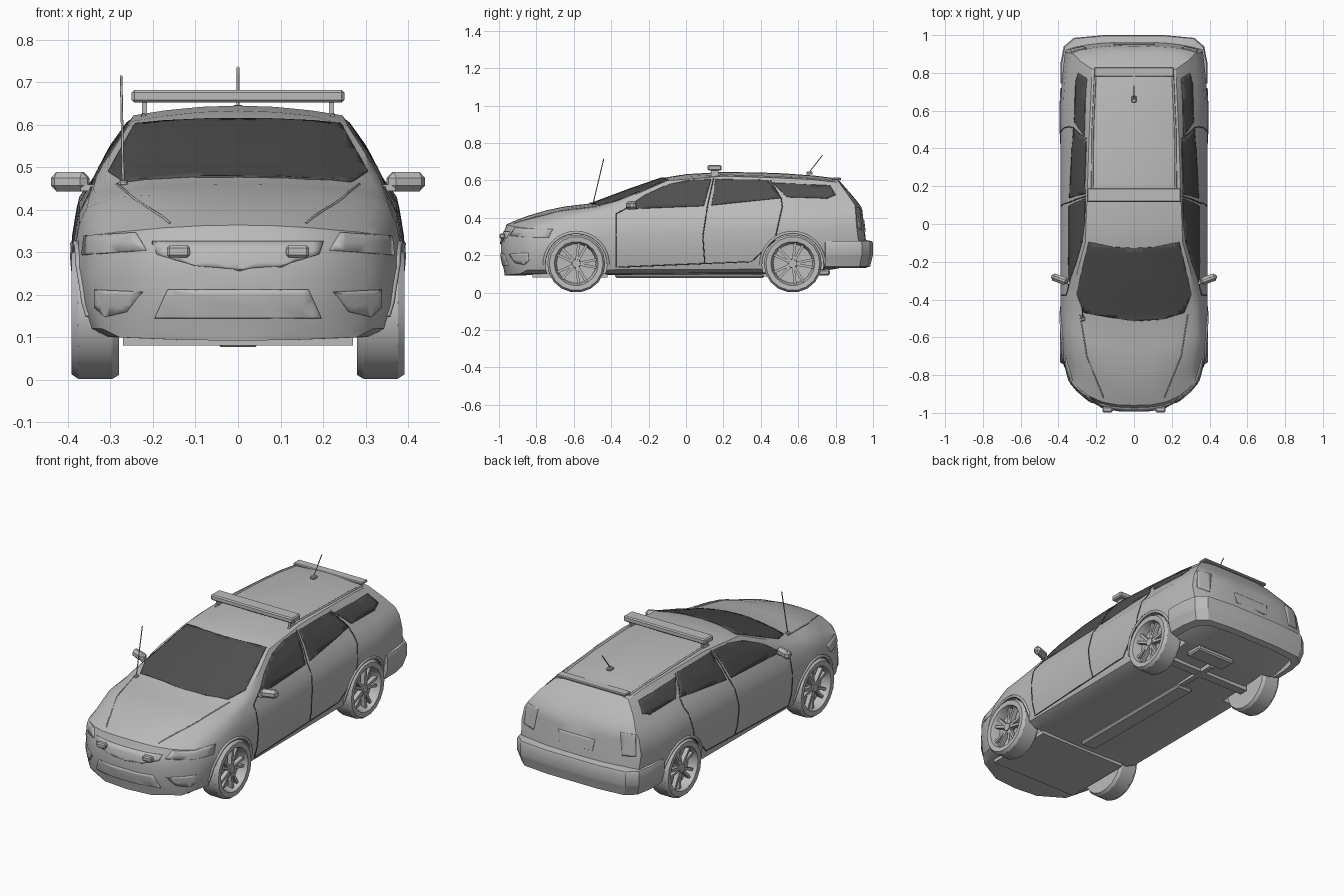
import bpy, bmesh, math
from mathutils import Vector, Matrix
from mathutils.bvhtree import BVHTree

cube = bpy.data.objects.get("Cube")
if cube:
    bpy.data.objects.remove(cube, do_unlink=True)


def material(name, value):
    mat = bpy.data.materials.new(name)
    mat.use_nodes = True
    color = (value, value, value, 1)
    mat.diffuse_color = color
    for node in mat.node_tree.nodes:
        if node.type == 'BSDF_PRINCIPLED':
            node.inputs["Base Color"].default_value = color
            node.inputs["Roughness"].default_value = 0.6
    return mat


GREY = material("body grey", 0.5)
DARK = material("dark glass", 0.08)


def smooth(bm, degrees=30):
    for face in bm.faces:
        face.smooth = True
    for edge in bm.edges:
        edge.smooth = edge.calc_face_angle(0) < math.radians(degrees)


def finish(name, bm, mat=GREY, mirror=False, recalc=True):
    if recalc:
        bmesh.ops.recalc_face_normals(bm, faces=bm.faces[:])
    smooth(bm)
    mesh = bpy.data.meshes.new(name)
    bm.to_mesh(mesh)
    bm.free()
    mesh.materials.append(mat)
    obj = bpy.data.objects.new(name, mesh)
    bpy.context.scene.collection.objects.link(obj)
    if mirror:
        obj.modifiers.new("mirror", 'MIRROR')
    return obj


def loft(bm, rings):
    rows = [[bm.verts.new(p) for p in ring] for ring in rings]
    n = len(rows[0])
    for a, b in zip(rows, rows[1:]):
        for i in range(n):
            j = (i + 1) % n
            bm.faces.new((a[i], a[j], b[j], b[i]))
    bm.faces.new(rows[0][::-1])
    bm.faces.new(rows[-1])


def box(name, center, size, mat=GREY, mirror=False, bevel=0.0, tilt=0.0):
    bm = bmesh.new()
    matrix = Matrix.Translation(center) @ Matrix.Rotation(tilt, 4, 'Z') @ Matrix.Diagonal((*size, 1))
    bmesh.ops.create_cube(bm, size=1, matrix=matrix)
    if bevel:
        bmesh.ops.bevel(bm, geom=bm.edges[:], offset=bevel, segments=1, profile=0.5, affect='EDGES')
    return finish(name, bm, mat, mirror)


def tube(name, points, radius, mat=GREY):
    data = bpy.data.curves.new(name, 'CURVE')
    data.dimensions = '3D'
    data.bevel_depth = radius
    data.bevel_resolution = 1
    data.use_fill_caps = True
    spline = data.splines.new('POLY')
    spline.points.add(len(points) - 1)
    for target, p in zip(spline.points, points):
        target.co = (*p, 1)
    data.materials.append(mat)
    obj = bpy.data.objects.new(name, data)
    bpy.context.scene.collection.objects.link(obj)


def at(curve, t):
    for (a, p), (b, q) in zip(curve, curve[1:]):
        if t <= b:
            return p + (q - p) * max(0, (t - a) / (b - a))
    return curve[-1][1]


# Body shell: guide curves along the length, then rake curves by height
FRONT, BACK = -0.99, 1.0
WIDTH = [(-1, .345), (-.9, .378), (-.75, .388), (.7, .388), (.85, .38), (1, .365)]
BOTTOM = [(-1, .1), (.4, .105), (.75, .12), (1, .16)]
BELT_Z = [(-1, .34), (-.75, .405), (-.5, .435), (-.2, .455), (.5, .475), (1, .47)]
BELT_X = [(-1, .32), (-.75, .355), (-.3, .345), (.5, .338), (1, .325)]
EDGE_Z = [(-1, .348), (-.75, .43), (-.5, .462), (-.3, .532), (-.13, .598), (.2, .622), (.8, .604), (1, .588)]
EDGE_X = [(-1, .24), (-.5, .315), (-.3, .3), (-.13, .258), (.2, .246), (1, .222)]
TOP = [(-1, .36), (-.92, .392), (-.8, .43), (-.65, .46), (-.5, .478), (-.3, .553),
       (-.13, .612), (0, .633), (.2, .645), (.5, .64), (.8, .626), (1, .61)]
FRONT_BOW = [(-1, .18), (-.5, .09), (-.13, .08), (.2, 0)]
FRONT_RAKE = [(.1, .02), (.2, 0), (.28, 0), (.36, .03)]
BACK_RAKE = [(.1, .07), (.2, .03), (.3, .04), (.46, .06), (.61, .19)]


def section(y, scale=1.0):
    w, low, top = at(WIDTH, y), at(BOTTOM, y), at(TOP, y)
    belt, bx, ez, ex = at(BELT_Z, y), at(BELT_X, y), at(EDGE_Z, y), at(EDGE_X, y)
    h = belt - low
    half = [(0, low - .008), (w * .4, low - .006), (w * .8, low), (w - .03, low + .02),
            (w - .008, low + h * .3), (w, low + h * .62), (w - .015, low + h * .87), (bx, belt),
            ((bx + ex) / 2 + .008, (belt + ez) / 2), (ex, ez)]
    half += [(ex * f, top - (top - ez) * f * f) for f in (.7, .35, 0)]
    mid = (low + top) / 2
    front_t = at([(FRONT, 1), (-.7, 0)], y)
    back_t = at([(.45, 0), (1, 1)], y)
    ring = []
    for x, z in half + [(-x, z) for x, z in half[-2:0:-1]]:
        x, z = x * scale, mid + (z - mid) * scale
        bow = (abs(x) / .36) ** 3
        shift = at(FRONT_BOW, y) * bow + at(FRONT_RAKE, z) * front_t
        ring.append(Vector((x, y + shift - (.04 * bow + at(BACK_RAKE, z)) * back_t, z)))
    return ring


shrink = (.25, .5, .7, .88)
stations = [(FRONT, 1), (-.93, 1), (-.86, 1), (-.75, 1), (-.65, 1), (-.5, 1), (-.4, 1), (-.3, 1),
            (-.13, 1), (0, 1), (.2, 1), (.4, 1), (.55, 1), (.7, 1), (.8, 1), (.9, 1), (BACK, 1)]
stations = [(FRONT, s) for s in shrink] + stations + [(BACK, s) for s in shrink[::-1]]
bm = bmesh.new()
loft(bm, [section(y, s) for y, s in stations])
bmesh.ops.recalc_face_normals(bm, faces=bm.faces[:])
tree = BVHTree.FromBMesh(bm)
body = finish("body_shell", bm)

# Wheel arches cut out of the shell
AXLES = {"front": -.587, "rear": .571}
HUB_Z, TYRE_R = .155, .155
bm = bmesh.new()
for y in AXLES.values():
    for side in (1, -1):
        matrix = Matrix.Translation((side * .38, y, HUB_Z)) @ Matrix.Rotation(math.pi / 2, 4, 'Y')
        bmesh.ops.create_cone(bm, cap_ends=True, segments=32, radius1=.165, radius2=.165,
                              depth=.24, matrix=matrix)
cutter = finish("arch_cutter", bm)
cutter.hide_render = True
cut = body.modifiers.new("arches", 'BOOLEAN')
cut.operation, cut.solver, cut.object = 'DIFFERENCE', 'EXACT', cutter
bpy.context.view_layer.update()
result = bpy.data.meshes.new_from_object(body.evaluated_get(bpy.context.evaluated_depsgraph_get()))
body.modifiers.clear()
body.data = result
bpy.data.objects.remove(cutter, do_unlink=True)
bm = bmesh.new()
bm.from_mesh(result)
smooth(bm)
bm.to_mesh(result)
bm.free()

# Projection of flat outlines onto the shell
VIEWS = {"side": (lambda u, v: Vector((1, u, v)), Vector((-1, 0, 0)), .65),
         "front": (lambda u, v: Vector((u, -2, v)), Vector((0, 1, 0)), 1.1),
         "back": (lambda u, v: Vector((u, 2, v)), Vector((0, -1, 0)), 1.1),
         "top": (lambda u, v: Vector((u, v, 2)), Vector((0, 0, -1)), 1.4)}


def project(view, u, v, lift):
    start, ray, reach = VIEWS[view]
    hit, normal = tree.ray_cast(start(u, v), ray)[:2]
    if hit is None:
        hit, normal = tree.find_nearest(start(u, v) + ray * reach)[:2]
    return hit + normal * (lift if normal.dot(ray) < 0 else -lift)


def panel(name, view, outline, mat=GREY, mirror=True, cell=.025, lift=.004):
    bm = bmesh.new()
    bm.faces.new([bm.verts.new((u, v, 0)) for u, v in outline])
    bmesh.ops.triangulate(bm, faces=bm.faces[:])
    for axis in (0, 1):
        values = [p[axis] for p in outline]
        normal = (1, 0, 0) if axis == 0 else (0, 1, 0)
        for k in range(math.ceil(min(values) / cell), math.floor(max(values) / cell) + 1):
            bmesh.ops.bisect_plane(bm, geom=bm.verts[:] + bm.edges[:] + bm.faces[:],
                                   plane_co=Vector(normal) * k * cell, plane_no=normal)
    for vert in bm.verts:
        vert.co = project(view, vert.co.x, vert.co.y, lift)
    bm.normal_update()
    flip = [f for f in bm.faces if f.normal.dot(VIEWS[view][1]) > 0]
    bmesh.ops.reverse_faces(bm, faces=flip)
    obj = finish(name, bm, mat, False, recalc=False)
    plate = obj.modifiers.new("thickness", 'SOLIDIFY')
    plate.thickness, plate.offset = .008, -1
    if mirror:
        obj.modifiers.new("mirror", 'MIRROR')


def stroke(name, view, path, radius, mat=GREY, step=.03):
    points = []
    for a, b in zip(path, path[1:]):
        a, b = Vector(a), Vector(b)
        n = max(1, round((b - a).length / step))
        points += [a.lerp(b, i / n) for i in range(n)]
    points = [project(view, p[0], p[1], 0) for p in points + [Vector(path[-1])]]
    for label, side in (("left", 1), ("right", -1)):
        tube(f"{label}_{name}", [(p.x * side, p.y, p.z) for p in points], radius, mat)


def both(half):
    return half + [(-x, v) for x, v in half[::-1] if x]


# Glass
panel("windshield", "top", both([(0, -.515), (.15, -.505), (.265, -.47), (.305, -.37), (.24, -.095),
                                 (.12, -.12), (0, -.128)])[:-1], DARK, False)
panel("front_door_window", "side", [(-.33, .445), (-.22, .52), (-.1, .575), (.02, .6), (.135, .605), (.095, .462)], DARK)
panel("rear_door_window", "side", [(.137, .466), (.158, .605), (.437, .6), (.507, .505)], DARK)
panel("quarter_window", "side", [(.54, .51), (.465, .585), (.77, .57), (.8, .52), (.75, .503)], DARK)

# Lamps, grilles and tailgate panels
panel("headlight", "front", [(.215, .305), (.24, .346), (.36, .338), (.365, .293)])
panel("fog_light", "front", [(.225, .207), (.335, .212), (.335, .17), (.31, .148), (.26, .16)])
panel("upper_grille", "front", both([(.2, .325), (.19, .295), (.1, .268), (0, .26)]), GREY, False)
panel("lower_grille", "front", both([(.165, .212), (.195, .145)]), GREY, False)
panel("tail_light", "back", [(.25, .455), (.33, .455), (.34, .345), (.27, .335)])
panel("number_plate", "back", both([(.11, .385), (.1, .325)]), GREY, False)
box("grille_strobe", (.14, -.982, .302), (.055, .03, .028), mirror=True, bevel=.006)

# Door seams, roof rails and arch lips
stroke("front_door_seam", "side", [(-.33, .445), (-.375, .42), (-.375, .135), (.1, .155)], .003, DARK)
stroke("middle_door_seam", "side", [(.1, .155), (.09, .3), (.115, .465), (.147, .61)], .003, DARK)
stroke("rear_door_seam", "side", [(.1, .155), (.35, .165), (.475, .28), (.515, .46), (.51, .5), (.45, .6)], .003, DARK)
stroke("roof_rail", "top", [(.222, .12), (.218, .5), (.205, .79)], .006)
stroke("hood_crease", "top", [(.285, -.48), (.25, -.7), (.16, -.92)], .003)
for label, y in AXLES.items():
    arc = [math.pi * i / 16 for i in range(17)]
    stroke(label + "_arch_lip", "side", [(y + .171 * math.cos(a), .15 + .171 * math.sin(a)) for a in arc], .008)

# Wheels with paired spokes
TYRE = [(.01, .335), (.105, .34), (.112, .375), (.118, .39), (.144, .392), (TYRE_R, .376),
        (TYRE_R, .295), (.146, .28), (.01, .28)]
for label, y in AXLES.items():
    bm = bmesh.new()
    turn = [math.tau * i / 18 for i in range(18)]
    loft(bm, [[(x, y + r * math.cos(a), HUB_Z + r * math.sin(a)) for a in turn] for r, x in TYRE])
    hub = Matrix.Translation((.36, y, HUB_Z))
    bmesh.ops.create_cone(bm, cap_ends=True, segments=10, radius1=.026, radius2=.022, depth=.035,
                          matrix=hub @ Matrix.Rotation(math.pi / 2, 4, 'Y'))
    for i in range(10):
        lean = .12 if i % 2 else -.12
        arm = Matrix.Rotation(math.tau * i / 10 + lean, 4, 'X') @ Matrix.Translation((0, 0, .064))
        bmesh.ops.create_cube(bm, size=1, matrix=hub @ arm @ Matrix.Diagonal((.024, .014, .096, 1)))
    finish(label + "_wheel", bm, mirror=True)

# Rear bumper swept round the tail, and the tailgate spoiler
plan = both([(.39, .745), (.389, .85), (.372, .94), (.32, .985), (.16, 1), (0, 1)])
profile = [(.85, .13), (.95, .14), (.99, .19), (1, .2), (1, .262), (.985, .275), (.85, .282)]
bm = bmesh.new()
loft(bm, [[(x * k, .7 + (y - .7) * k, z) for k, z in profile] for x, y in plan])
finish("rear_bumper", bm)
box("tailgate_spoiler", (0, .805, .608), (.42, .05, .014), bevel=.004)

# Door mirrors, roof light bar and aerials
box("mirror_housing", (.395, -.292, .466), (.092, .04, .046), mirror=True, bevel=.014, tilt=.35)
box("mirror_arm", (.345, -.305, .452), (.05, .024, .016), mirror=True)
box("light_bar", (0, .153, .667), (.5, .074, .03), bevel=.006)
box("light_bar_foot", (.22, .153, .64), (.012, .04, .045), mirror=True)
box("front_aerial_base", (-.27, -.5, .462), (.022, .026, .014), bevel=.004)
tube("front_aerial", [(-.27, -.5, .462), (-.275, -.44, .715)], .003)
box("rear_aerial_base", (0, .66, .638), (.026, .034, .016), bevel=.004)
tube("rear_aerial", [(0, .655, .638), (0, .73, .735)], .003)

# Underbody
box("front_undertray", (0, -.62, .092), (.54, .4, .022))
box("centre_tunnel", (0, .02, .09), (.1, .8, .026), bevel=.01)
box("exhaust_pipe", (.03, .52, .1), (.03, .3, .026))
box("exhaust_silencer", (.08, .72, .107), (.24, .1, .03), bevel=.008)
box("rear_crossmember", (0, .571, .105), (.54, .05, .03))
